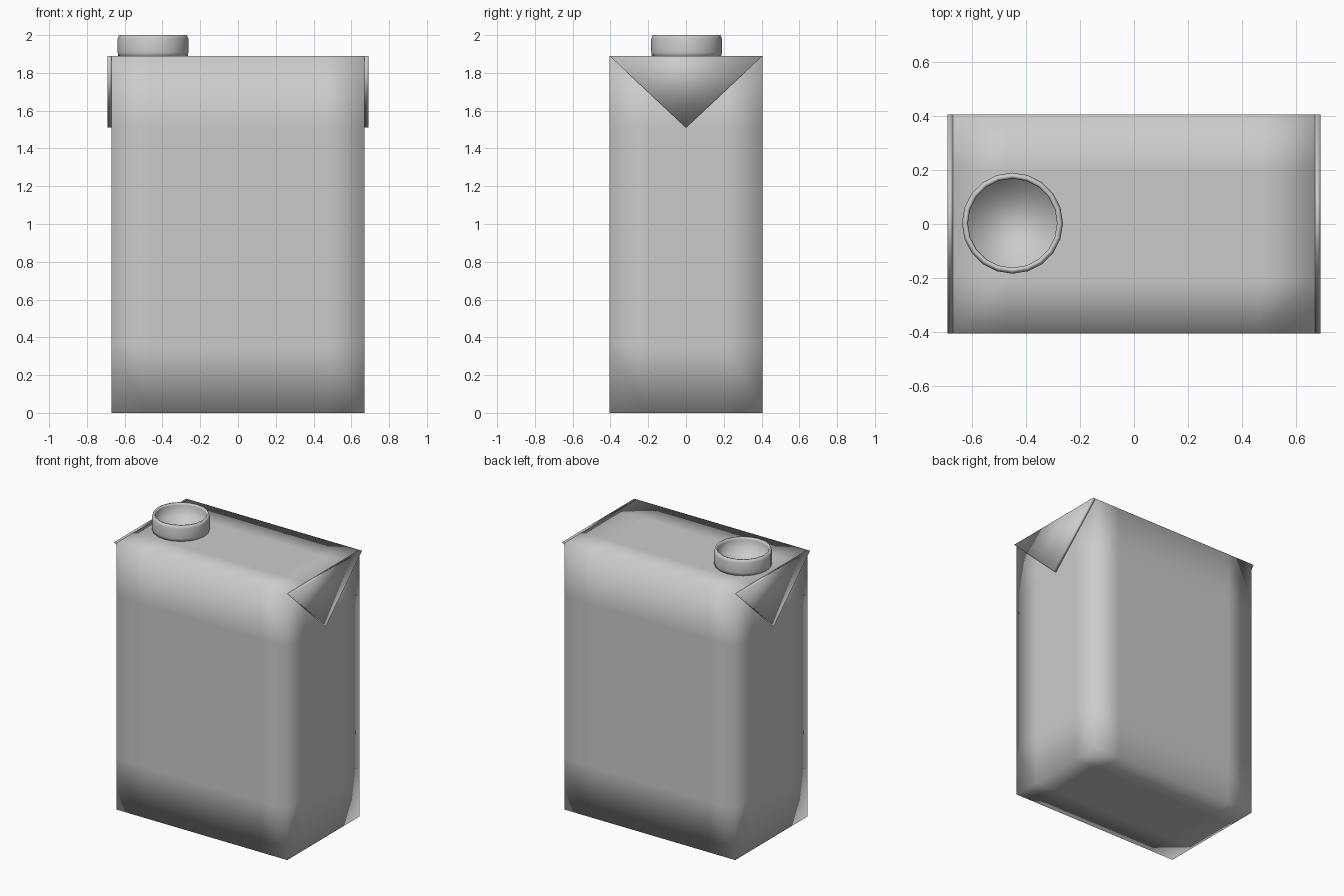
import bpy, bmesh, math

if "Cube" in bpy.data.objects:
    bpy.data.objects.remove(bpy.data.objects["Cube"])

W, D, H = 0.67, 0.405, 1.89      # carton half width, half depth, height


def finish(name, bm):
    bmesh.ops.recalc_face_normals(bm, faces=bm.faces[:])
    for f in bm.faces:
        f.smooth = True
    me = bpy.data.meshes.new(name)
    bm.to_mesh(me)
    bm.free()
    ob = bpy.data.objects.new(name, me)
    bpy.context.collection.objects.link(ob)
    return ob


# Carton body: box with support loops, smooth shaded for soft edges
bm = bmesh.new()
bmesh.ops.create_cube(bm, size=1)
for v in bm.verts:
    v.co = (v.co.x * 2 * W, v.co.y * 2 * D, (v.co.z + 0.5) * H)
for axis, places in ((0, (-0.47, 0.47)), (1, (-0.2, 0.2)), (2, (0.36, 1.51))):
    for p in places:
        co, no = [0, 0, 0], [0, 0, 0]
        co[axis], no[axis] = p, 1
        bmesh.ops.bisect_plane(bm, geom=bm.verts[:] + bm.edges[:] + bm.faces[:],
                               plane_co=co, plane_no=no)
finish("carton_body", bm)

# Folded triangular ears on both ends
for side, name in ((-1, "left_fold"), (1, "right_fold")):
    bm = bmesh.new()
    tri = [(-D, H), (D, H), (0, 1.51)]
    inner = [bm.verts.new((side * W, y, z)) for y, z in tri]
    outer = [bm.verts.new((side * 0.69, y, z)) for y, z in tri]
    bm.faces.new(outer)
    bm.faces.new(inner)
    for i in range(3):
        j = (i + 1) % 3
        bm.faces.new((inner[i], inner[j], outer[j], outer[i]))
    finish(name, bm)

# Open spout ring, lathed from a profile, with a floor inside
profile = [(0.185, 1.885), (0.187, 1.91), (0.187, 1.98), (0.180, 2.0),
           (0.170, 2.0), (0.165, 1.985), (0.165, 1.895)]
N = 20
bm = bmesh.new()
rings = [[bm.verts.new((r * math.cos(2 * math.pi * i / N),
                        r * math.sin(2 * math.pi * i / N), z))
          for i in range(N)] for r, z in profile]
for a, b in zip(rings, rings[1:]):
    for i in range(N):
        j = (i + 1) % N
        bm.faces.new((a[i], a[j], b[j], b[i]))
bm.faces.new(rings[-1])
bm.faces.new(rings[0])
spout = finish("spout", bm)
spout.location = (-0.45, 0.003, 0)
